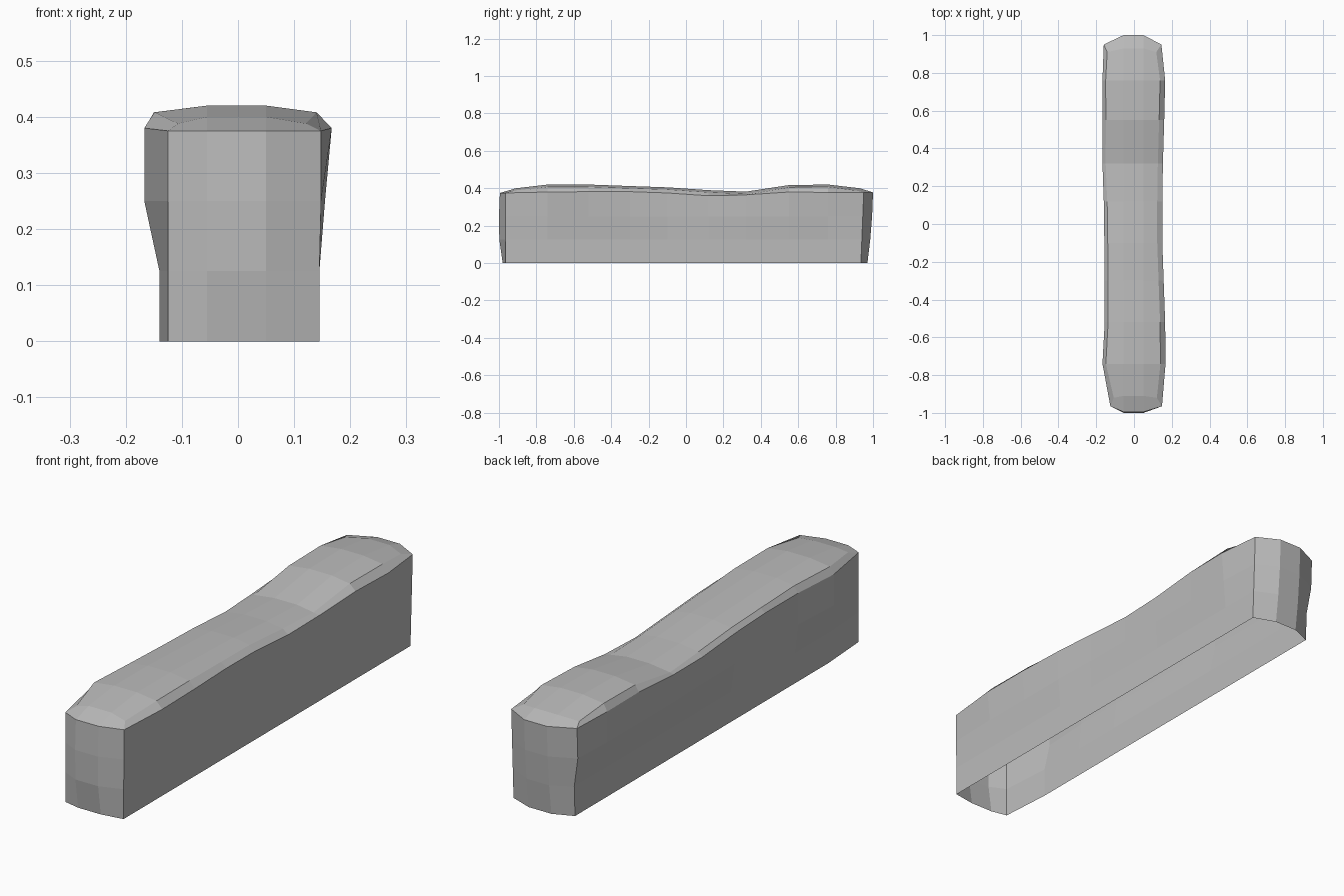
import bpy
import bmesh

default_cube = bpy.data.objects.get("Cube")
if default_cube:
    bpy.data.objects.remove(default_cube, do_unlink=True)

stone = bpy.data.materials.new("stone grey")
stone.use_nodes = True
grey = (0.5, 0.5, 0.5, 1)
stone.diffuse_color = grey
stone.node_tree.nodes["Principled BSDF"].inputs["Base Color"].default_value = grey

# Stations along the wall: y, left reach, right reach, edge height, crown height
STATIONS = [
    (-.965, .125, .148, .375, .40),
    (-.74, .167, .167, .38, .42),
    (-.52, .155, .165, .382, .42),
    (-.3, .155, .157, .382, .412),
    (-.1, .157, .15, .375, .405),
    (.12, .16, .15, .36, .39),
    (.32, .168, .153, .365, .382),
    (.55, .167, .16, .38, .417),
    (.76, .168, .165, .378, .42),
    (.95, .16, .145, .378, .40),
]
# Wall levels: height (None = edge height), left cap, right cap, front y, back y
LEVELS = [
    (0, .14, .145, -.98, .97),
    (.125, .14, .145, -.998, .985),
    (.25, .167, .155, -1, .995),
    (None, .167, .167, -.995, 1),
]
INNER_X = (-.055, .05)
FRONT, BACK = STATIONS[0], STATIONS[-1]


def wall_ring(bm, level):
    """One horizontal loop, anticlockwise from the front left corner."""
    height, left_cap, right_cap, front_y, back_y = level

    def z_at(station):
        return station[3] if height is None else height

    def y_at(station):
        return station[0] - (.015 - .04 * z_at(station) if station is BACK else 0)

    points = [(x, front_y, z_at(FRONT)) for x in INNER_X]
    points += [(min(s[2], right_cap), y_at(s), z_at(s)) for s in STATIONS]
    points += [(x, back_y, z_at(BACK)) for x in reversed(INNER_X)]
    points += [(-min(s[1], left_cap), y_at(s), z_at(s)) for s in reversed(STATIONS)]
    return [bm.verts.new(p) for p in points]


def top_row(bm, station):
    """Four points across the top, set in from the wall edge."""
    y, left, right, edge, crown = station
    side_y = mid_y = y
    if station is FRONT:
        side_y, mid_y = -.92, -.91
    elif station is BACK:
        side_y, mid_y = .91, .93
    shoulder = crown - .012
    return [
        bm.verts.new((-left + .018, side_y, shoulder)),
        bm.verts.new((INNER_X[0], mid_y, crown)),
        bm.verts.new((INNER_X[1], mid_y, crown)),
        bm.verts.new((right - .027, side_y, shoulder)),
    ]


def bridge(bm, lower, upper):
    for i in range(len(lower)):
        j = (i + 1) % len(lower)
        bm.faces.new((lower[i], lower[j], upper[j], upper[i]))


bm = bmesh.new()

# Side walls and rounded ends, open underneath
rings = [wall_ring(bm, level) for level in LEVELS]

# Wavy worn top
rows = [top_row(bm, station) for station in STATIONS]
for near, far in zip(rows, rows[1:]):
    for i in range(3):
        bm.faces.new((near[i], near[i + 1], far[i + 1], far[i]))

# Chamfer between walls and top
rim = rows[0][1:3] + [r[3] for r in rows]
rim += rows[-1][2:0:-1] + [r[0] for r in reversed(rows)]
rings.append(rim)
for lower, upper in zip(rings, rings[1:]):
    bridge(bm, lower, upper)

bmesh.ops.recalc_face_normals(bm, faces=bm.faces)
mesh = bpy.data.meshes.new("stone_wall")
bm.to_mesh(mesh)
bm.free()
mesh.materials.append(stone)
wall = bpy.data.objects.new("stone_wall", mesh)
bpy.context.collection.objects.link(wall)
